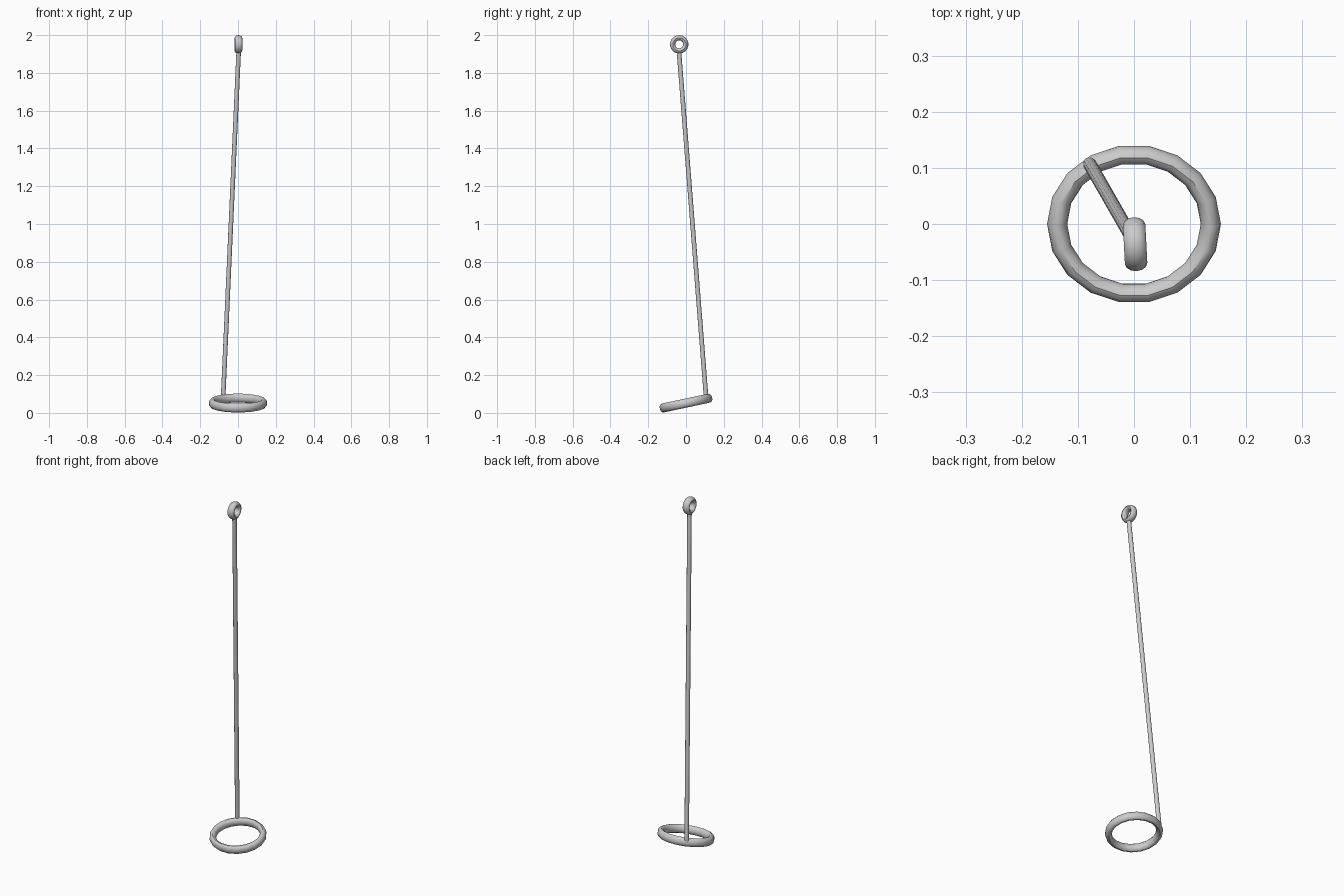
import bpy
from math import radians
from mathutils import Vector

if "Cube" in bpy.data.objects:
    bpy.data.objects.remove(bpy.data.objects["Cube"])


def smooth(obj, angle):
    bpy.ops.object.select_all(action='DESELECT')
    obj.select_set(True)
    bpy.context.view_layer.objects.active = obj
    bpy.ops.object.transform_apply(location=False, rotation=False, scale=True)
    bpy.ops.object.shade_smooth_by_angle(angle=radians(angle))


def ring(name, loc, major, minor, scale, rot):
    bpy.ops.mesh.primitive_torus_add(major_segments=18, minor_segments=12,
                                     major_radius=major, minor_radius=minor,
                                     location=loc, rotation=[radians(a) for a in rot])
    obj = bpy.context.object
    obj.name = name
    obj.scale = scale
    smooth(obj, 40)
    return obj


def rod(name, start, end, radius):
    a, b = Vector(start), Vector(end)
    bpy.ops.mesh.primitive_cylinder_add(vertices=12, radius=radius, depth=(b - a).length,
                                        location=(a + b) / 2)
    obj = bpy.context.object
    obj.name = name
    obj.rotation_euler = (b - a).to_track_quat('Z', 'Y').to_euler()
    smooth(obj, 40)
    return obj


# Tilted, slightly oval ring at the bottom
ring("bottom_ring", (0, 0, 0.052), 0.137, 0.018, (1, 0.93, 1.33), (12, 0, 0))

# Long leaning shaft joining the two rings
rod("shaft", (-0.079, 0.107, 0.076), (0.004, -0.038, 1.922), 0.012)

# Small upright hanging eye at the top
ring("top_eye", (0.002, -0.036, 1.951), 0.035, 0.0138, (1, 1, 1.45), (0, 90, 3))
